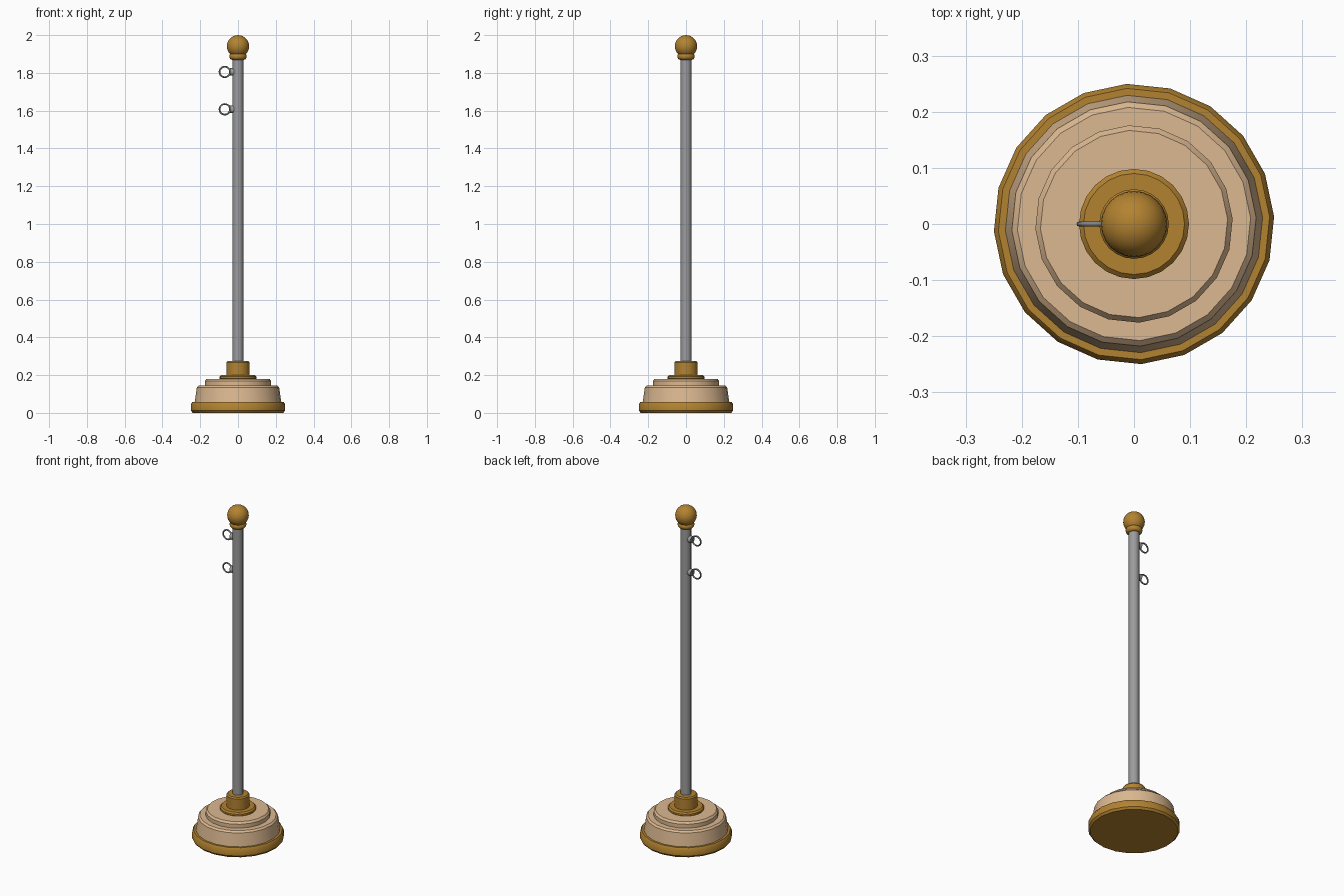
import bpy, math

if "Cube" in bpy.data.objects:
    bpy.data.objects.remove(bpy.data.objects["Cube"])


def material(name, rgb):
    m = bpy.data.materials.new(name)
    m.diffuse_color = (*rgb, 1)
    m.use_nodes = True
    m.node_tree.nodes["Principled BSDF"].inputs["Base Color"].default_value = m.diffuse_color
    return m


gold = material("antique gold", (0.45, 0.225, 0.03))
cream = material("warm cream", (0.71, 0.48, 0.28))
steel = material("pole grey", (0.33, 0.33, 0.33))
dark_steel = material("ring grey", (0.22, 0.23, 0.24))


def finish(ob, mat, angle=35):
    ob.data.materials.append(mat)
    bpy.ops.object.select_all(action='DESELECT')
    ob.select_set(True)
    bpy.context.view_layer.objects.active = ob
    bpy.ops.object.shade_smooth_by_angle(angle=math.radians(angle))
    return ob


def lathe(name, profile, sides, mat, turn=0.0):
    """Spin (radius, z) points around z and cap both ends."""
    verts, faces = [], []
    for r, z in profile:
        for i in range(sides):
            a = 2 * math.pi * i / sides + math.radians(turn)
            verts.append((r * math.cos(a), r * math.sin(a), z))
    for k in range(len(profile) - 1):
        for i in range(sides):
            j = (i + 1) % sides
            faces.append((k * sides + i, k * sides + j,
                          (k + 1) * sides + j, (k + 1) * sides + i))
    faces.append(tuple(reversed(range(sides))))
    faces.append(tuple(range((len(profile) - 1) * sides, len(profile) * sides)))
    me = bpy.data.meshes.new(name)
    me.from_pydata(verts, [], faces)
    ob = bpy.data.objects.new(name, me)
    bpy.context.collection.objects.link(ob)
    return finish(ob, mat)


# Stepped round base
lathe("base_trim", [(0.24, 0), (0.25, 0.012), (0.25, 0.046), (0.242, 0.058),
                    (0.22, 0.058)], 20, gold, 3)
lathe("base_body", [(0.23, 0.055), (0.218, 0.135), (0.208, 0.145),
                    (0.17, 0.145)], 20, cream, 3)
lathe("base_step", [(0.176, 0.14), (0.176, 0.168), (0.167, 0.18)], 20, cream, 3)

# Gold flange and socket holding the pole
lathe("flange", [(0.092, 0.175), (0.098, 0.182), (0.098, 0.192), (0.09, 0.2)],
      24, gold)
lathe("socket", [(0.062, 0.19), (0.062, 0.266), (0.056, 0.274), (0.028, 0.274)],
      24, gold)

# Pole
lathe("pole", [(0.029, 0.2), (0.029, 1.89)], 16, steel)

# Finial: rounded collar and ball
collar = [(0.03 + 0.016 * math.cos(math.radians(a)),
           1.887 + 0.018 * math.sin(math.radians(a))) for a in range(-90, 91, 30)]
lathe("finial_collar", collar, 24, gold)
bpy.ops.mesh.primitive_uv_sphere_add(segments=24, ring_count=14, radius=0.059,
                                     location=(0, 0, 1.941))
ball = bpy.context.object
ball.name = "finial_ball"
finish(ball, gold)

# Two flag rings on short lugs, left side of the pole
for label, z in (("upper", 1.805), ("lower", 1.607)):
    bpy.ops.mesh.primitive_cylinder_add(vertices=12, radius=0.02, depth=0.022,
                                        location=(-0.032, 0, z),
                                        rotation=(0, math.pi / 2, 0))
    lug = bpy.context.object
    lug.name = label + "_ring_lug"
    finish(lug, steel)
    bpy.ops.mesh.primitive_torus_add(major_radius=0.028, minor_radius=0.0045,
                                     major_segments=20, minor_segments=8,
                                     location=(-0.07, 0, z),
                                     rotation=(math.pi / 2, 0, 0))
    ring = bpy.context.object
    ring.name = label + "_flag_ring"
    finish(ring, dark_steel, 60)
